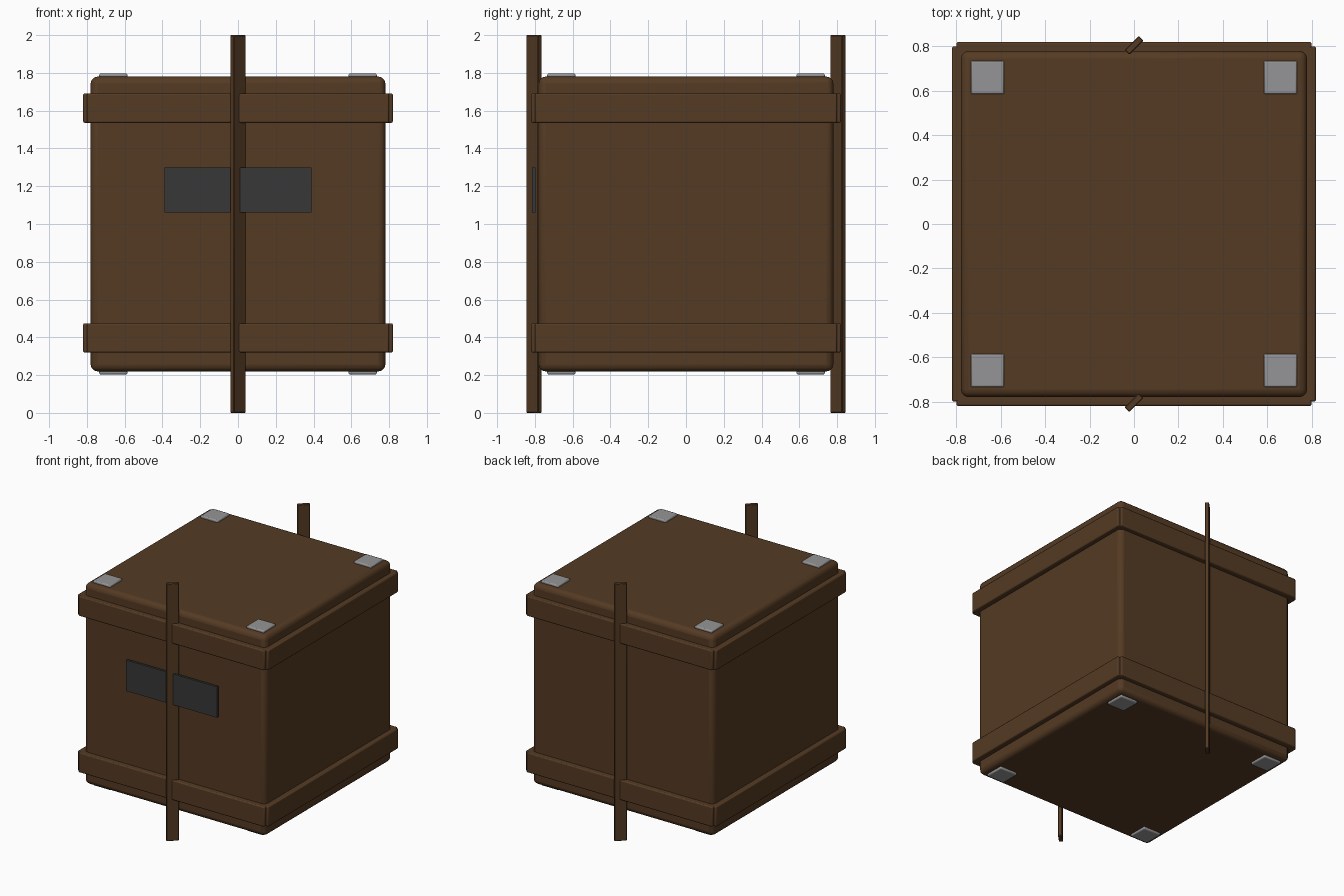
import bpy
import math

cube = bpy.data.objects.get("Cube")
if cube:
    bpy.data.objects.remove(cube, do_unlink=True)


def material(name, rgb):
    mat = bpy.data.materials.new(name)
    mat.use_nodes = True
    mat.diffuse_color = (*rgb, 1)
    mat.node_tree.nodes["Principled BSDF"].inputs["Base Color"].default_value = (*rgb, 1)
    return mat


brown = material("dark brown wood", (0.09, 0.043, 0.017))
grey = material("light grey metal", (0.30, 0.30, 0.31))
charcoal = material("charcoal plate", (0.038, 0.038, 0.038))


def box(name, centre, size, mat, bevel=0.0, segments=1, turn=0.0):
    """Box with rounded or chamfered edges, turned about the vertical."""
    bpy.ops.mesh.primitive_cube_add(size=1, location=centre)
    obj = bpy.context.object
    obj.name = name
    obj.scale = size
    bpy.ops.object.transform_apply(location=False, rotation=False, scale=True)
    obj.rotation_euler.z = turn
    obj.data.materials.append(mat)
    if bevel:
        mod = obj.modifiers.new("edges", "BEVEL")
        mod.width = bevel
        mod.segments = segments
    bpy.ops.object.shade_smooth_by_angle(angle=math.radians(35))
    return obj


# Crate body
box("crate_body", (0, 0, 1), (1.56, 1.56, 1.56), brown, 0.035, 3)

# Planks around the crate, one per side at each height
for level, z in (("lower", 0.397), ("upper", 1.613)):
    for side, sign in (("front", -1), ("back", 1)):
        box(f"{level}_{side}_band", (0, sign * 0.785, z),
            (1.60, 0.07, 0.155), brown, 0.008, 2)
    for side, sign in (("right", -1), ("left", 1)):
        box(f"{level}_{side}_band", (sign * 0.785, 0, z),
            (0.07, 1.60, 0.155), brown, 0.008, 2)

# Upright slats set diagonally on front and back
for side, sign in (("front", -1), ("back", 1)):
    box(f"{side}_slat", (0, sign * 0.805, 1), (0.09, 0.03, 2), brown,
        0.004, 1, math.radians(45))

# Corner pads above and below
for level, z in (("bottom", 0.215), ("top", 1.785)):
    for depth, sy in (("front", -1), ("back", 1)):
        for side, sx in (("right", -1), ("left", 1)):
            box(f"{level}_{depth}_{side}_pad", (sx * 0.66, sy * 0.66, z),
                (0.15, 0.15, 0.024), grey, 0.008, 2)

# Label plate on the front
box("label_plate", (0, -0.807, 1.18), (0.78, 0.018, 0.24), charcoal)
